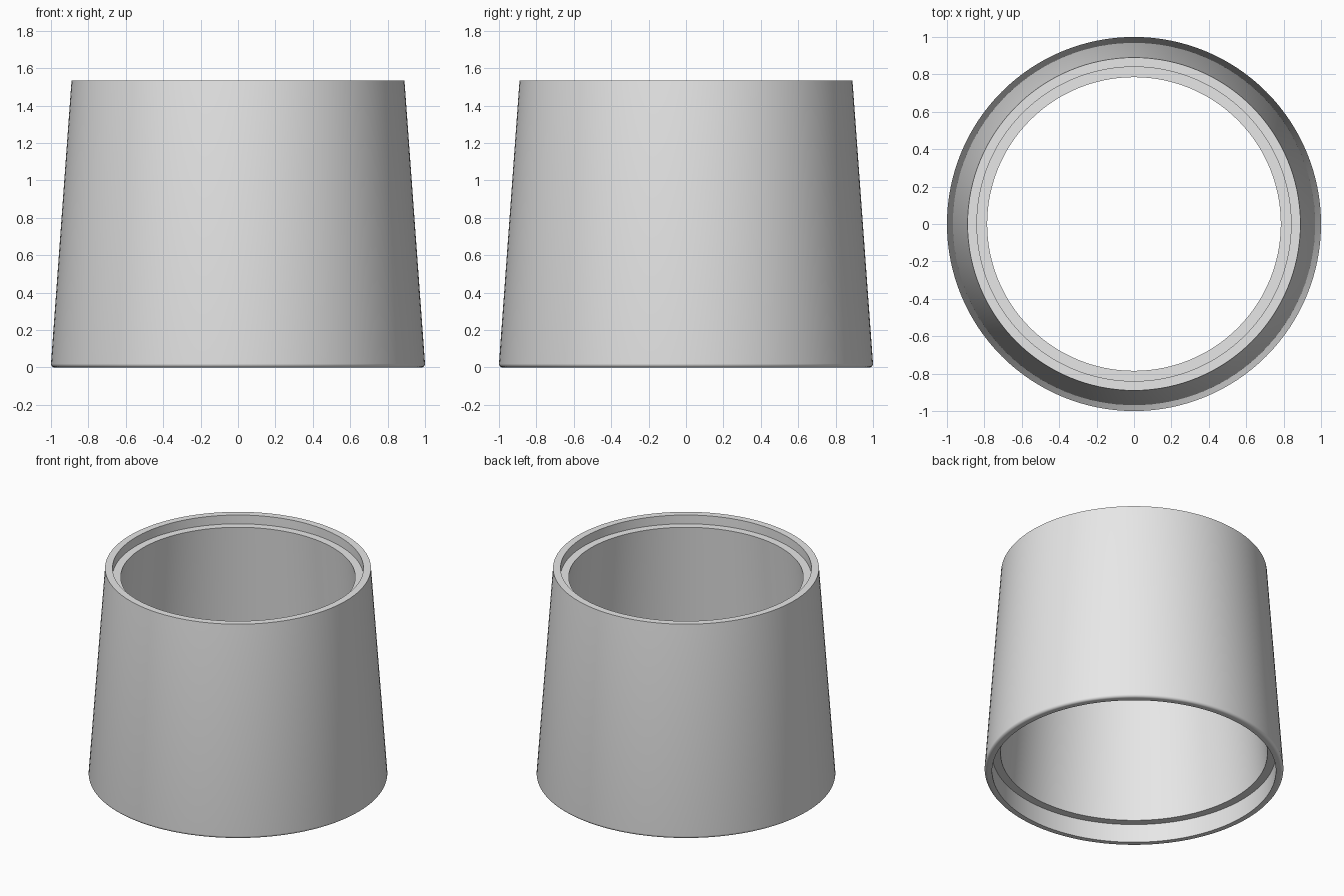
import bpy
import bmesh
import math

cube = bpy.data.objects.get("Cube")
if cube:
    bpy.data.objects.remove(cube, do_unlink=True)

SEGMENTS = 128
HEIGHT = 1.535

# Single matte grey
grey = bpy.data.materials.new("light_grey")
grey.use_nodes = True
colour = (0.8, 0.8, 0.8, 1)
grey.diffuse_color = colour
grey.node_tree.nodes["Principled BSDF"].inputs["Base Color"].default_value = colour

# Wall cross-section (radius, height): rounded foot, tapered outside,
# stepped top rim, tapered bore, stepped bottom recess
foot = [(0.98 + 0.02 * math.sin(a), 0.02 - 0.02 * math.cos(a))
        for a in (math.radians(15 * i) for i in range(7))]
rim = [(0.89, HEIGHT), (0.84, HEIGHT), (0.84, HEIGHT - 0.065), (0.785, HEIGHT - 0.065)]
recess = [(0.893, 0.136), (0.95, 0.136), (0.95, 0)]
profile = foot + rim + recess

# Revolve the closed profile around z
bm = bmesh.new()
rings = []
for i in range(SEGMENTS):
    a = math.tau * i / SEGMENTS
    rings.append([bm.verts.new((r * math.cos(a), r * math.sin(a), z)) for r, z in profile])
for i, ring in enumerate(rings):
    following = rings[(i + 1) % SEGMENTS]
    for j in range(len(profile)):
        k = (j + 1) % len(profile)
        bm.faces.new((ring[j], following[j], following[k], ring[k]))
bmesh.ops.recalc_face_normals(bm, faces=bm.faces)

mesh = bpy.data.meshes.new("tapered_sleeve")
bm.to_mesh(mesh)
bm.free()
mesh.materials.append(grey)
sleeve = bpy.data.objects.new("tapered_sleeve", mesh)
bpy.context.collection.objects.link(sleeve)

# Smooth walls with crisp steps
bpy.ops.object.select_all(action="DESELECT")
sleeve.select_set(True)
bpy.context.view_layer.objects.active = sleeve
bpy.ops.object.shade_smooth_by_angle(angle=math.radians(30))
